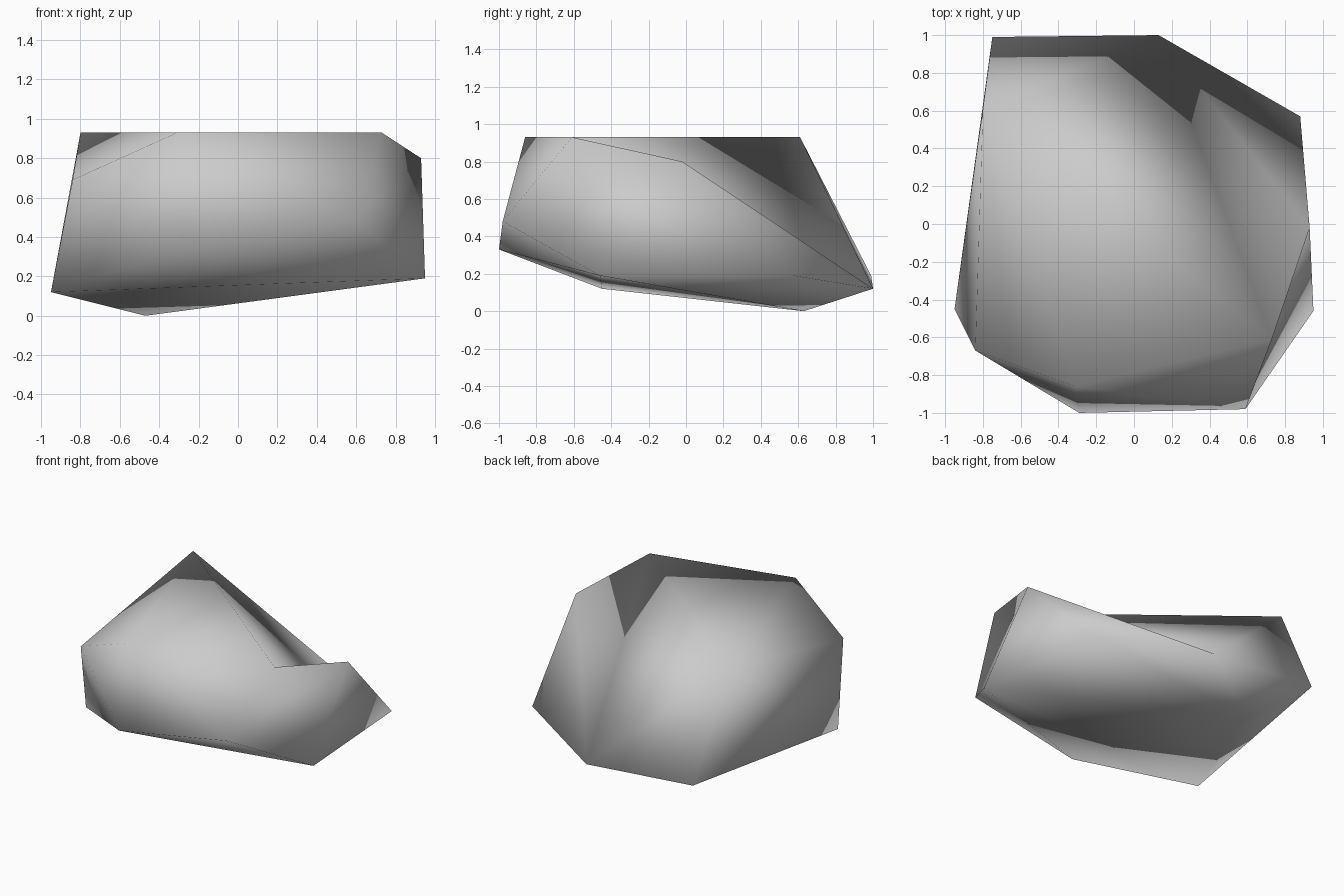
import bpy
import bmesh

cube = bpy.data.objects.get("Cube")
if cube:
    bpy.data.objects.remove(cube, do_unlink=True)


def make_material(name, color):
    mat = bpy.data.materials.new(name)
    mat.use_nodes = True
    mat.diffuse_color = color
    shader = next(n for n in mat.node_tree.nodes if n.type == "BSDF_PRINCIPLED")
    shader.inputs["Base Color"].default_value = color
    shader.inputs["Roughness"].default_value = 0.8
    return mat


def turn_edge(bm, start, end):
    """Swap the diagonal of the two triangles that share an edge."""
    edge = bm.edges.get((start, end))
    if edge and len(edge.link_faces) == 2:
        bmesh.ops.rotate_edges(bm, edges=[edge], use_ccw=False)


# Corners of the boulder
corners = {
    "top_back": (-0.80, 0.61, 0.93),
    "top_left": (0.73, -0.61, 0.93),
    "top_front": (-0.31, -0.86, 0.93),
    "shoulder_left": (0.93, -0.02, 0.80),
    "shoulder_right": (-0.84, -0.67, 0.69),
    "nose_left": (0.59, -0.98, 0.48),
    "nose_right": (-0.29, -1.0, 0.33),
    "side_left": (0.95, -0.46, 0.19),
    "side_right": (-0.95, -0.45, 0.12),
    "rear_left": (0.88, 0.57, 0.19),
    "rear_middle": (0.13, 1.0, 0.12),
    "rear_right": (-0.75, 0.99, 0.19),
    "foot": (-0.47, 0.63, 0.0),
}

# Wrap the corners in a triangulated skin
bm = bmesh.new()
points = {name: bm.verts.new(co) for name, co in corners.items()}
bmesh.ops.convex_hull(bm, input=list(points.values()))
bmesh.ops.triangulate(bm, faces=[f for f in bm.faces if len(f.verts) > 3])

# Sink the hollow behind the left shoulder and the dent below it
turn_edge(bm, points["top_back"], points["shoulder_left"])
turn_edge(bm, points["top_left"], points["side_left"])
bmesh.ops.recalc_face_normals(bm, faces=bm.faces[:])

# Smooth-shaded stone object
for face in bm.faces:
    face.smooth = True
mesh = bpy.data.meshes.new("boulder")
bm.to_mesh(mesh)
bm.free()
mesh.materials.append(make_material("stone grey", (0.6, 0.6, 0.6, 1.0)))
boulder = bpy.data.objects.new("boulder", mesh)
bpy.context.collection.objects.link(boulder)
